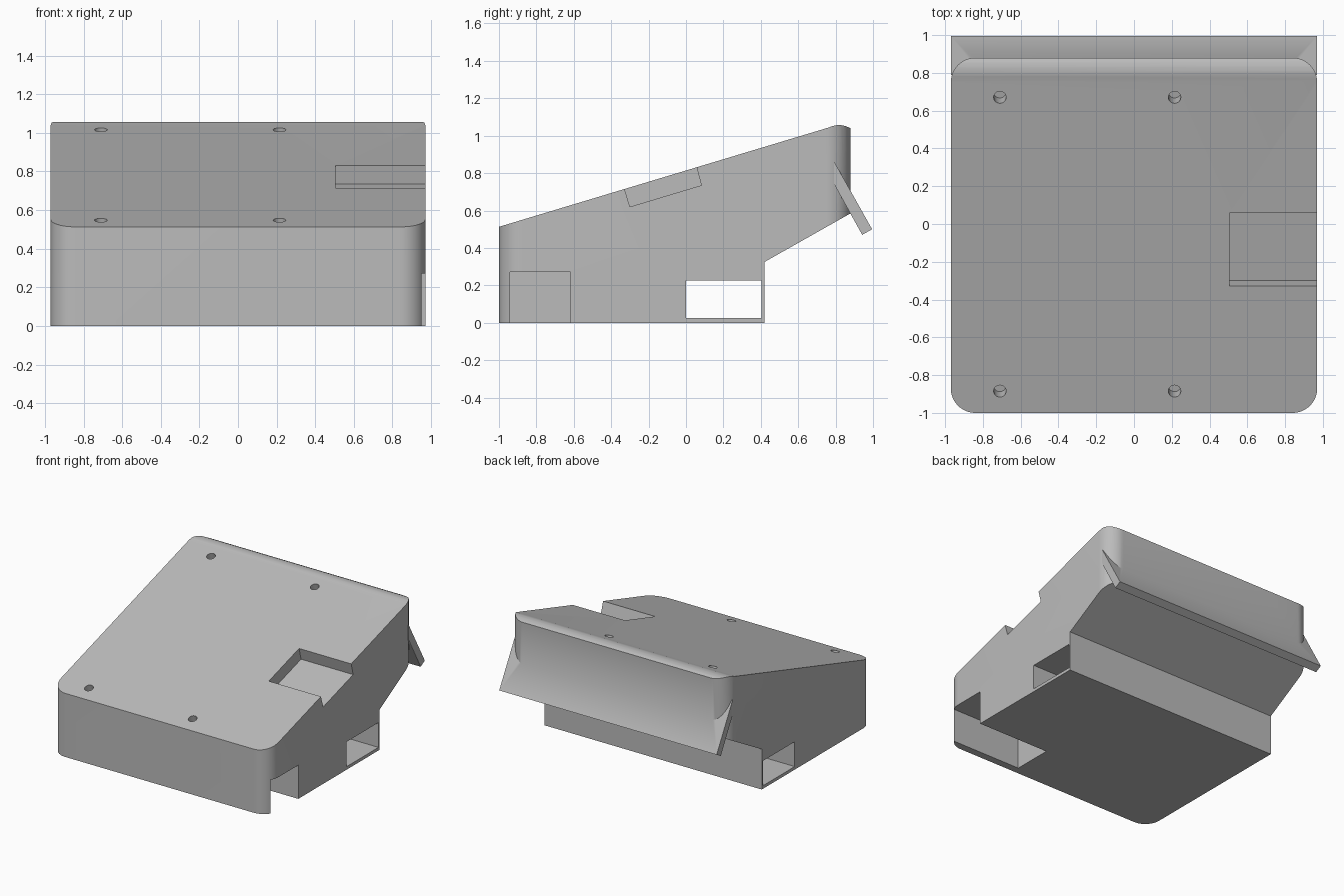
import bpy, bmesh, math
from mathutils import Matrix, Vector

cube = bpy.data.objects.get("Cube")
if cube:
    bpy.data.objects.remove(cube, do_unlink=True)

W = 0.97           # half width
SLOPE = math.atan2(0.302, 1)

grey = bpy.data.materials.new("plain grey")
grey.use_nodes = True
colour = (0.5, 0.5, 0.5, 1)
grey.diffuse_color = colour
grey.node_tree.nodes["Principled BSDF"].inputs["Base Color"].default_value = colour


def prism(name, points, offset):
    """Extrude a closed outline along offset into a solid."""
    bm = bmesh.new()
    face = bm.faces.new([bm.verts.new(p) for p in points])
    new = bmesh.ops.extrude_face_region(bm, geom=[face])["geom"]
    bmesh.ops.translate(bm, vec=offset, verts=[v for v in new if isinstance(v, bmesh.types.BMVert)])
    bmesh.ops.recalc_face_normals(bm, faces=bm.faces)
    mesh = bpy.data.meshes.new(name)
    bm.to_mesh(mesh)
    bm.free()
    mesh.materials.append(grey)
    ob = bpy.data.objects.new(name, mesh)
    bpy.context.collection.objects.link(ob)
    return ob


def side_prism(name, yz, x0, x1):
    return prism(name, [(x0, y, z) for y, z in yz], (x1 - x0, 0, 0))


def rect(y0, y1, z0, z1):
    return [(y0, z0), (y1, z0), (y1, z1), (y0, z1)]


def combine(target, tool, operation):
    mod = target.modifiers.new(tool.name, "BOOLEAN")
    mod.operation = operation
    mod.solver = "EXACT"
    mod.object = tool
    bpy.context.view_layer.objects.active = target
    bpy.ops.object.modifier_apply(modifier=mod.name)
    bpy.data.objects.remove(tool, do_unlink=True)


# Wedge body with an overhanging back and a rolled top rear edge
body = side_prism("wedge_body", [
    (-1, 0), (0.42, 0), (0.42, 0.325), (0.88, 0.585), (0.88, 1.04),
    (0.855, 1.051), (0.83, 1.056), (0.805, 1.056), (0.785, 1.052), (0.76, 1.043), (-1, 0.513)], -W, W)

# Rounded vertical corners
r = 0.13
plan = []
for i, (cx, cy) in enumerate([(W - r, 0.88 - r), (r - W, 0.88 - r), (r - W, r - 1), (W - r, r - 1)]):
    for k in range(13):
        a = math.radians(90 * i + 7.5 * k)
        plan.append((cx + r * math.cos(a), cy + r * math.sin(a), -0.2))
combine(body, prism("corner_rounding", plan, (0, 0, 1.5)), "INTERSECT")

# Sloping rear flap
combine(body, side_prism("rear_flap", [(0.79, 0.865), (0.995, 0.5), (0.942, 0.47), (0.79, 0.745)], -W, W), "UNION")

# Slot through the base, front side recess and tilted top recess
combine(body, side_prism("through_slot", rect(0, 0.405, 0.025, 0.225), -1.2, 1.2), "DIFFERENCE")
combine(body, side_prism("side_recess", rect(-0.94, -0.617, -0.1, 0.272), 0.33, 1.2), "DIFFERENCE")
combine(body, side_prism("top_recess", [(-0.30, 0.62), (0.082, 0.735), (0.03, 0.935), (-0.36, 0.82)],
                         0.505, 1.2), "DIFFERENCE")

# Four screw holes square to the sloping top
tilt = Matrix.Rotation(SLOPE, 3, "X")
for x in (-0.71, 0.215):
    for y in (-0.885, 0.67):
        centre = Vector((x, y, 0.513 + (y + 1) * 0.302))
        ring = [centre + tilt @ Vector((0.033 * math.cos(a), 0.033 * math.sin(a), -0.1))
                for a in (math.tau * k / 24 for k in range(24))]
        combine(body, prism("screw_hole", ring, tilt @ Vector((0, 0, 0.2))), "DIFFERENCE")

bpy.ops.object.select_all(action="DESELECT")
body.select_set(True)
bpy.context.view_layer.objects.active = body
bpy.ops.object.shade_smooth_by_angle(angle=math.radians(30))
